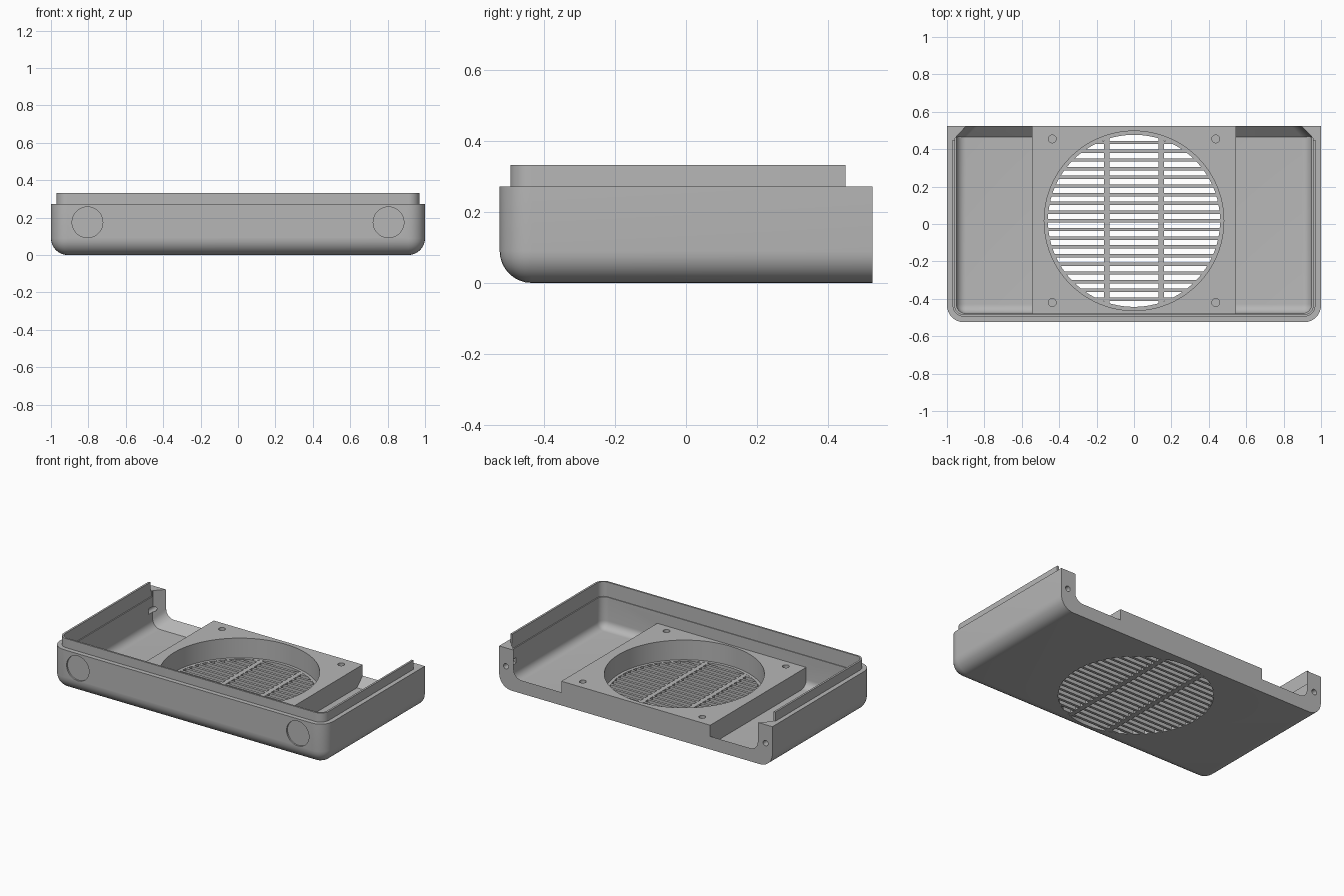
import bpy, bmesh, math
from mathutils import Matrix

old = bpy.data.objects.get("Cube")
if old:
    bpy.data.objects.remove(old, do_unlink=True)

grey = bpy.data.materials.new("plain grey")
grey.use_nodes = True
colour = (0.47, 0.47, 0.47, 1)
grey.diffuse_color = colour
grey.node_tree.nodes["Principled BSDF"].inputs["Base Color"].default_value = colour

BACK = 0.525
FAN_Y = 0.017


def finish(name, bm):
    bmesh.ops.recalc_face_normals(bm, faces=bm.faces[:])
    mesh = bpy.data.meshes.new(name)
    bm.to_mesh(mesh)
    bm.free()
    mesh.materials.append(grey)
    obj = bpy.data.objects.new(name, mesh)
    bpy.context.collection.objects.link(obj)
    return obj


def tray(name, hx, y0, y1, z0, z1, radius, taper=0, round_floor=True):
    """Solid with rounded front and bottom edges; the back end may taper at 45 degrees."""
    bm = bmesh.new()
    sections = [(y0, 0), (y1, 0)] + ([(y1 + taper, taper)] if taper else [])
    rings = []
    for y, t in sections:
        w = hx - t
        rings.append([bm.verts.new(p) for p in
                      ((-w, y, z0 + t), (w, y, z0 + t), (w, y, z1), (-w, y, z1))])
    for a, b in zip(rings, rings[1:]):
        for i in range(4):
            j = (i + 1) % 4
            bm.faces.new((a[i], a[j], b[j], b[i]))
    bm.faces.new(rings[0])
    bm.faces.new(rings[-1])
    front = rings[0]
    pairs = [(front[1], front[2]), (front[3], front[0])]
    if round_floor:
        pairs.append((front[0], front[1]))
        for a, b in zip(rings, rings[1:]):
            pairs += [(a[0], b[0]), (a[1], b[1])]
    bmesh.ops.recalc_face_normals(bm, faces=bm.faces[:])
    bmesh.ops.bevel(bm, geom=[bm.edges.get(p) for p in pairs], offset=radius,
                    segments=8, profile=0.5, affect='EDGES')
    return finish(name, bm)


def add_box(bm, x0, x1, y0, y1, z0, z1):
    m = Matrix.Translation(((x0 + x1) / 2, (y0 + y1) / 2, (z0 + z1) / 2))
    bmesh.ops.create_cube(bm, size=1, matrix=m @ Matrix.Diagonal((x1 - x0, y1 - y0, z1 - z0, 1)))


def cylinder(name, centre, radius, depth, along_y=False, sides=32):
    bm = bmesh.new()
    m = Matrix.Translation(centre)
    if along_y:
        m = m @ Matrix.Rotation(math.pi / 2, 4, 'X')
    bmesh.ops.create_cone(bm, cap_ends=True, segments=sides, radius1=radius,
                          radius2=radius, depth=depth, matrix=m)
    return finish(name, bm)


def combine(target, tool, operation='DIFFERENCE'):
    tool.hide_render = True
    mod = target.modifiers.new("combine", 'BOOLEAN')
    mod.operation = operation
    mod.solver = 'EXACT'
    mod.object = tool
    bpy.context.view_layer.objects.active = target
    bpy.ops.object.modifier_apply(modifier=mod.name)
    bpy.data.objects.remove(tool, do_unlink=True)


# Outer shell with its raised lip
body = tray("housing", 1, -BACK, BACK, 0, 0.272, 0.09)
combine(body, tray("lip", 0.97, -0.495, 0.45, 0.15, 0.332, 0.06), 'UNION')

# Hollow inside, leaving the central mounting block standing
cavity = tray("cavity_cutter", 0.95, -0.478, 0.47, 0.03, 0.4, 0.05, taper=0.08)
bm = bmesh.new()
add_box(bm, -0.545, 0.545, -0.6, 0.7, -0.1, 0.16)
combine(cavity, finish("block_keeper", bm))
combine(body, cavity)
combine(body, tray("lip_cutter", 0.957, -0.483, 0.46, 0.235, 0.41, 0.045, round_floor=False))

# Round fan recess and the opening under it
combine(body, cylinder("recess_cutter", (0, FAN_Y, 0.13), 0.48, 0.2, sides=96))
combine(body, cylinder("opening_cutter", (0, FAN_Y, 0), 0.46, 0.2, sides=96))

for side in (-1, 1):
    # Screw holes in the block, holes in the rear tabs, shallow front discs
    for y in (-0.42, 0.455):
        combine(body, cylinder("screw_cutter", (side * 0.437, y, 0.15), 0.021, 0.16))
    combine(body, cylinder("tab_cutter", (side * 0.95, 0.5, 0.15), 0.018, 0.16, True))
    combine(body, cylinder("disc_cutter", (side * 0.805, -BACK, 0.175), 0.082, 0.02, True, 64))

# Grille slats and two cross ribs, each cut to the circle
bm = bmesh.new()
reach = 0.468
for i in range(-9, 10):
    y = i * 0.0465
    half = math.sqrt(reach ** 2 - y ** 2)
    add_box(bm, -half, half, FAN_Y + y - 0.009, FAN_Y + y + 0.009, 0.001, 0.029)
for x in (-0.145, 0.145):
    half = math.sqrt(reach ** 2 - x ** 2)
    add_box(bm, x - 0.015, x + 0.015, FAN_Y - half, FAN_Y + half, 0.0005, 0.0295)
finish("fan_grille", bm)

# Smooth the rounded edges of the housing only
bpy.ops.object.select_all(action='DESELECT')
body.select_set(True)
bpy.context.view_layer.objects.active = body
bpy.ops.object.shade_smooth_by_angle(angle=math.radians(30))
